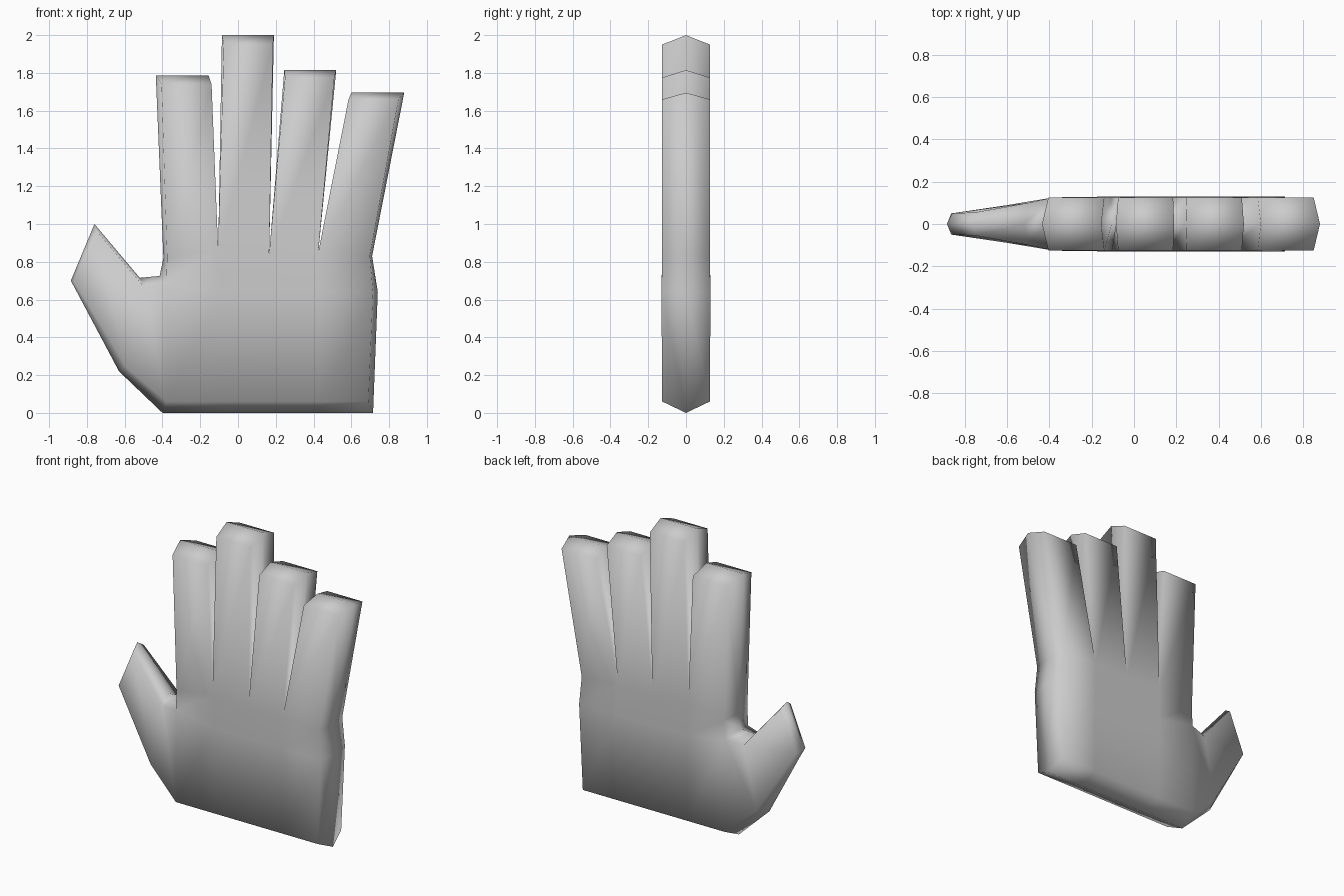
import bpy
import bmesh

if "Cube" in bpy.data.objects:
    bpy.data.objects.remove(bpy.data.objects["Cube"])

bm = bmesh.new()


def node(x, z, dx=0.0, dz=0.0, d=0.126):
    """Front, middle and back vertex; front/back are inset by (dx, dz)."""
    return (bm.verts.new((x + dx, -d, z + dz)),
            bm.verts.new((x, 0, z)),
            bm.verts.new((x + dx, d, z + dz)))


def patch(*nodes):
    """Matching faces on the palm side and on the back of the hand."""
    bm.faces.new([n[0] for n in nodes])
    bm.faces.new([n[2] for n in reversed(nodes)])


def strip(row_a, row_b):
    for i in range(len(row_a) - 1):
        patch(row_a[i], row_a[i + 1], row_b[i + 1], row_b[i])


# Palm rows, thumb side first
wrist = [node(-0.40, 0, 0.02, 0.06)]
wrist += [node(x, 0, 0, 0.06) for x in (-0.10, 0.17, 0.43)]
wrist.append(node(0.715, 0, -0.025, 0.06))

palm = [node(-0.415, 0.725, 0.035, -0.035)]
inner = [node(x, 0.64, d=0.13) for x in (-0.10, 0.17, 0.43)]
palm += inner + [node(0.74, 0.64, -0.025, 0, 0.13)]

knuckles = [node(-0.395, 0.82, 0.02), node(-0.105, 0.86), node(0.165, 0.84),
            node(0.425, 0.85), node(0.71, 0.83, -0.012)]
strip(wrist, palm)
strip(palm, knuckles)

# Fingers: left x, right x, tip z, left inset, right inset, tip drop
fingers = [(-0.435, -0.155, 1.785, 0.03, 0.015, -0.045),
           (-0.085, 0.19, 2.0, 0.01, -0.005, -0.05),
           (0.245, 0.52, 1.815, 0.004, -0.01, -0.04),
           (0.60, 0.88, 1.695, -0.015, -0.03, -0.035)]
outline = [knuckles[0]]
for i, (xl, xr, z, il, ir, drop) in enumerate(fingers):
    left, right = node(xl, z, il, drop), node(xr, z, ir, drop)
    patch(knuckles[i], knuckles[i + 1], right, left)
    outline += [left, right, knuckles[i + 1]]

# Thumb, thinner towards the tip
web = node(-0.52, 0.715, 0.02, -0.045, 0.10)
tip_in = node(-0.76, 1.0, 0.01, -0.035, 0.055)
tip_out = node(-0.885, 0.70, 0.02, -0.005, 0.05)
heel = node(-0.63, 0.22, 0.035, 0.025, 0.09)
patch(wrist[0], palm[0], web, heel)
patch(heel, web, tip_in, tip_out)

# Rim joining front and back through the middle ridge
outline += [palm[-1]] + wrist[::-1] + [heel, tip_out, tip_in, web, palm[0]]
for a, b in zip(outline, outline[1:] + outline[:1]):
    bm.faces.new((a[0], b[0], b[1], a[1]))
    bm.faces.new((a[1], b[1], b[2], a[2]))

for v in inner:
    bm.verts.remove(v[1])
bmesh.ops.recalc_face_normals(bm, faces=bm.faces[:])
for f in bm.faces:
    f.smooth = True

mesh = bpy.data.meshes.new("hand")
bm.to_mesh(mesh)
bm.free()
hand = bpy.data.objects.new("hand", mesh)
bpy.context.collection.objects.link(hand)
